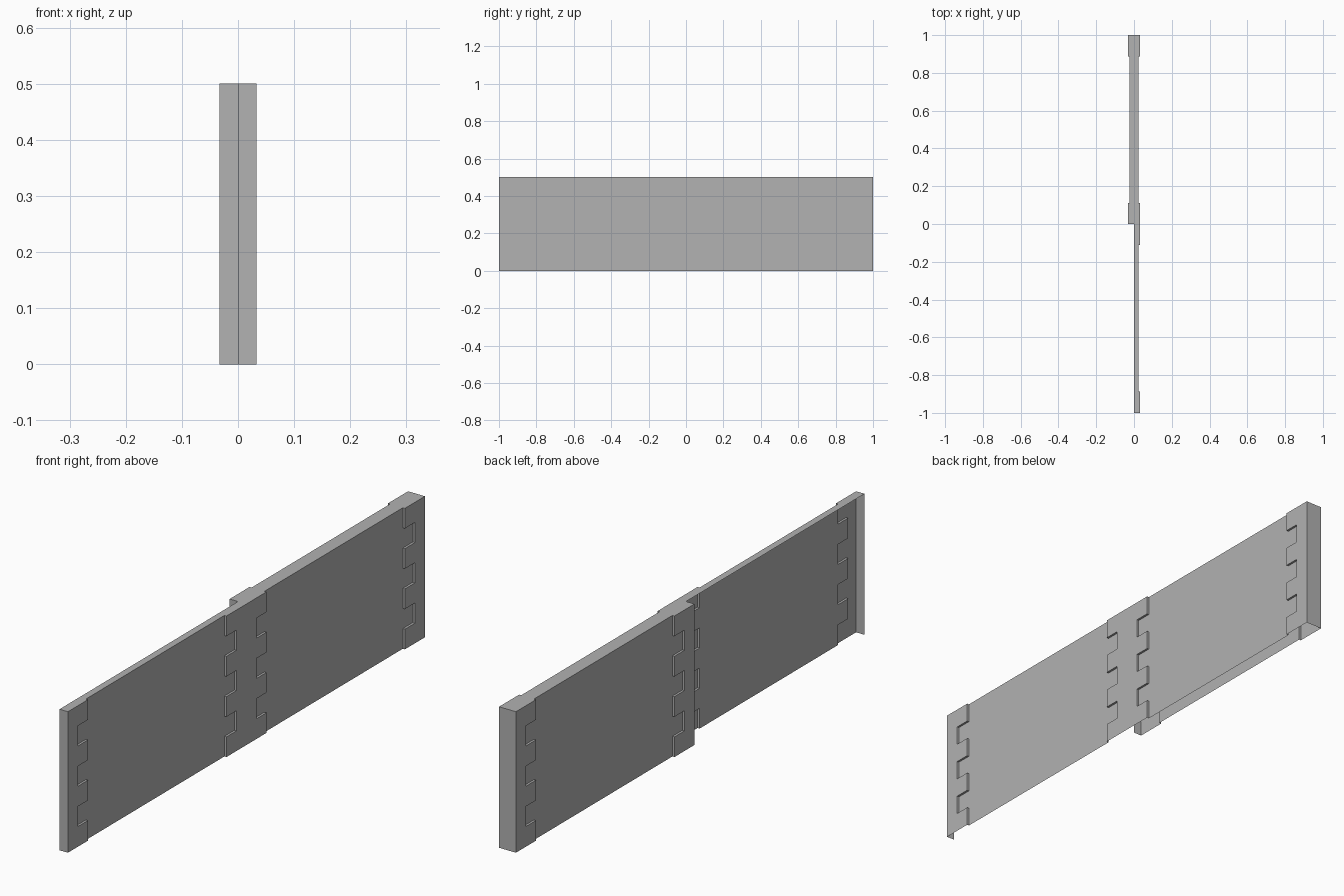
import bpy
import bmesh

cube = bpy.data.objects.get("Cube")
if cube:
    bpy.data.objects.remove(cube, do_unlink=True)

HEIGHT = 0.5
ROWS = 7
PANEL_X = 0.025   # panel surface distance from the centre plane
QUOIN_X = 0.033   # raised corner block surface
LONG = 0.112      # length of a long quoin
TOOTH = 0.056     # how much shorter the short quoins are

stone = bpy.data.materials.new("grey_stone")
stone.use_nodes = True
colour = (0.445, 0.445, 0.445, 1)
stone.diffuse_color = colour
stone.node_tree.nodes["Principled BSDF"].inputs["Base Color"].default_value = colour


def finish(name, bm):
    mesh = bpy.data.meshes.new(name)
    bm.to_mesh(mesh)
    bm.free()
    mesh.materials.append(stone)
    obj = bpy.data.objects.new(name, mesh)
    bpy.context.collection.objects.link(obj)


def sheet(name, points, facing):
    """One flat face turned towards the given direction."""
    bm = bmesh.new()
    face = bm.faces.new([bm.verts.new(p) for p in points])
    face.normal_update()
    axis, sign = facing
    if face.normal[axis] * sign < 0:
        face.normal_flip()
    finish(name, bm)


def edge_line(y, out):
    """Upward line at y; a non-zero out gives alternating long and short rows."""
    if out == 0:
        return [(y, 0), (y, HEIGHT)]
    line = []
    for row in range(ROWS):
        edge = y - out * TOOTH * (row % 2)
        line += [(edge, HEIGHT * row / ROWS), (edge, HEIGHT * (row + 1) / ROWS)]
    return line


def quoin(name, side, start, end):
    """Raised toothed block, open at the back and underneath."""
    bm = bmesh.new()
    outline = edge_line(*start) + edge_line(*end)[::-1]
    base = bm.faces.new([bm.verts.new((side * PANEL_X, y, z)) for y, z in outline])
    moved = bmesh.ops.extrude_face_region(bm, geom=[base], use_keep_orig=True)["geom"]
    for v in moved:
        if isinstance(v, bmesh.types.BMVert):
            v.co.x = side * QUOIN_X
    bmesh.ops.recalc_face_normals(bm, faces=bm.faces)
    hidden = [f for f in bm.faces
              if all(abs(abs(v.co.x) - PANEL_X) < 1e-5 for v in f.verts)
              or all(v.co.z < 1e-5 for v in f.verts)]
    bmesh.ops.delete(bm, geom=hidden, context="FACES")
    finish(name, bm)


def wall_side(label, side, blocks):
    """A thin shell: quoins, panels between them, coping and two ends."""
    for i, (start, end) in enumerate(blocks, 1):
        quoin(f"{label}_quoin_{i}", side, start, end)
    for i, (a, b) in enumerate(zip(blocks, blocks[1:]), 1):
        outline = edge_line(*a[1]) + edge_line(*b[0])[::-1]
        sheet(f"{label}_panel_{i}",
              [(side * PANEL_X, y, z) for y, z in outline], (0, side))
    first, last = blocks[0][0][0], blocks[-1][1][0]
    x = side * PANEL_X
    sheet(f"{label}_coping", [(0, first, HEIGHT), (x, first, HEIGHT),
                              (x, last, HEIGHT), (0, last, HEIGHT)], (2, 1))
    for part, y, sign in (("front_end", first, -1), ("back_end", last, 1)):
        sheet(f"{label}_{part}", [(0, y, 0), (x, y, 0),
                                  (x, y, HEIGHT), (0, y, HEIGHT)], (1, sign))


# Long left side runs the full length; the right side covers the back half
back_block = ((1 - LONG, -1), (1, 0))
wall_side("left", 1, [((-1, 0), (-1 + LONG, 1)),
                      ((-LONG, -1), (LONG, 1)),
                      back_block])
wall_side("right", -1, [((0, 0), (LONG, 1)), back_block])
